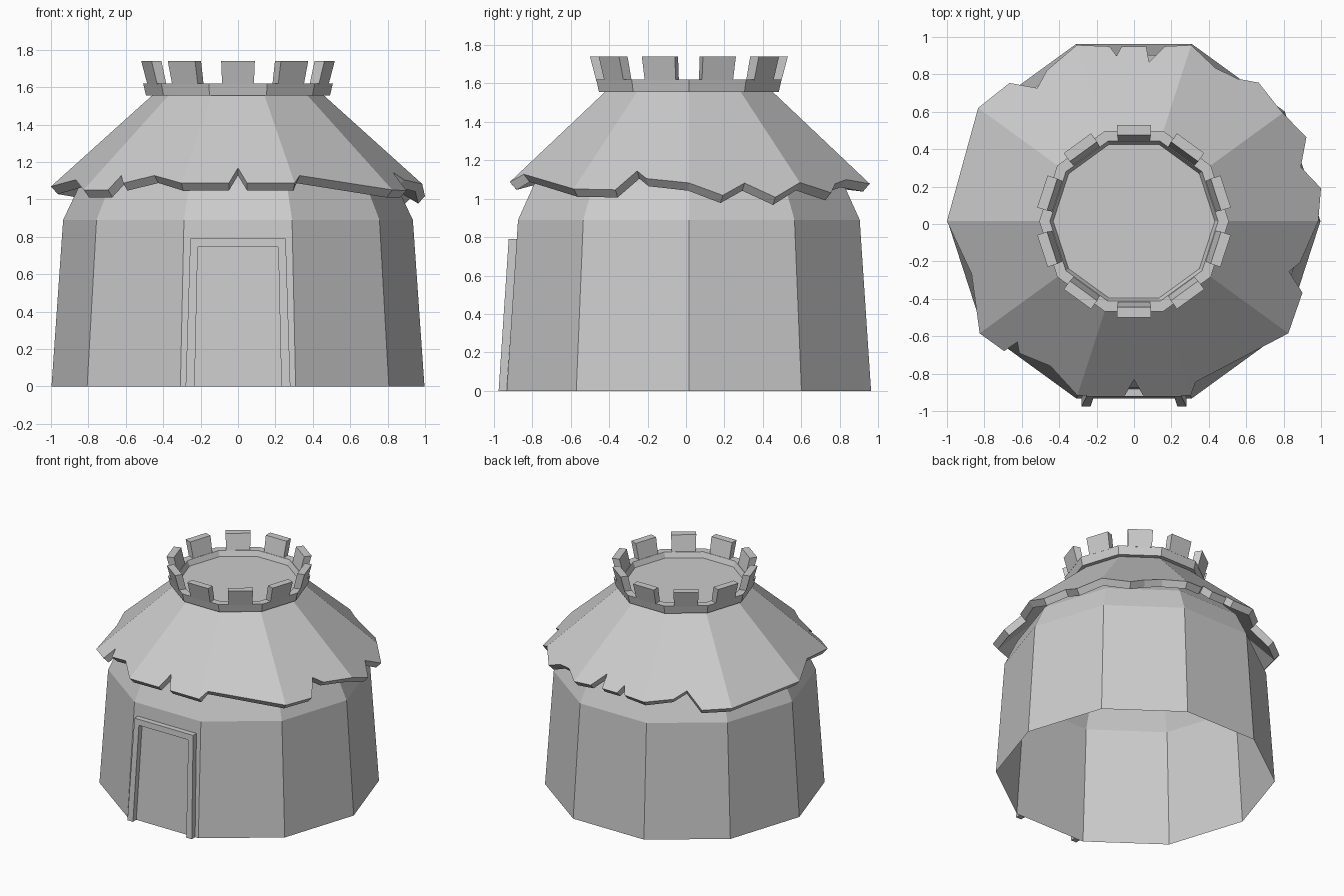
import bpy, bmesh
from math import sin, cos, radians, pi
from mathutils import Vector, Matrix

SIDES = 10
STEP = 360 / SIDES
APOTHEM = cos(pi / SIDES)
CENTRE_Y = 0.015

default = bpy.data.objects.get("Cube")
if default:
    bpy.data.objects.remove(default, do_unlink=True)

stone = bpy.data.materials.new("plain grey")
stone.use_nodes = True
GREY = (0.6, 0.6, 0.6, 1)
stone.diffuse_color = GREY
stone.node_tree.nodes["Principled BSDF"].inputs["Base Color"].default_value = GREY


def finish(name, bm):
    bmesh.ops.recalc_face_normals(bm, faces=bm.faces)
    mesh = bpy.data.meshes.new(name)
    bm.to_mesh(mesh)
    bm.free()
    mesh.materials.append(stone)
    obj = bpy.data.objects.new(name, mesh)
    obj.location.y = CENTRE_Y
    bpy.context.collection.objects.link(obj)
    return obj


def on_decagon(angle, radius, z):
    """Point at an angle on a decagon with the given corner radius."""
    off = radians(angle % STEP - STEP / 2)
    r = radius * APOTHEM / cos(off)
    return Vector((r * cos(radians(angle)), r * sin(radians(angle)), z))


def bridge(bm, low, high):
    n = len(low)
    for i in range(n):
        j = (i + 1) % n
        bm.faces.new((low[i], low[j], high[j], high[i]))


def decagon_shell(name, profile, cap_last=False):
    """Ten-sided surface swept through (radius, height) rings."""
    bm = bmesh.new()
    rings = [[bm.verts.new(on_decagon(i * STEP, r, z)) for i in range(SIDES)]
             for r, z in profile]
    for low, high in zip(rings, rings[1:]):
        bridge(bm, low, high)
    if cap_last:
        bm.faces.new(rings[-1])
    return finish(name, bm)


def prism(bm, front, back):
    """Solid between two matching polygons."""
    a = [bm.verts.new(p) for p in front]
    b = [bm.verts.new(p) for p in back]
    bm.faces.new(a)
    bm.faces.new(b[::-1])
    bridge(bm, a, b)


# Open-bottomed wall, bending inwards under the roof
decagon_shell("wall", [(0.997, 0), (0.935, 0.89), (0.845, 1.08), (0.46, 1.48)])

# Roof with a ragged eave: angle and corner radius around the edge
EAVE_Z, ROOF_TOP_R, ROOF_TOP_Z, PITCH = 1.08, 0.46, 1.555, 0.9
eave = [
    (0, .985), (10, 1.057), (18, .986), (26, 1.068), (36, .983),
    (48, 1.042), (54, .99), (62, .966), (72, .99),
    (80, .983), (84.6, .895), (86, .983), (94, .983), (96, .93), (98, .983),
    (108, .99), (120, .974), (126, .925), (132, 1.04), (144, 1.03),
    (180, 1.0), (198, .96), (216, 1.02), (225, 1.02), (226, .935),
    (229, .98), (240, .935), (252, .98), (267, .98), (270, .89), (273, .98),
    (288, .98), (291, .935), (324, 1.02), (337, 1.025), (342, .916), (346, .96),
]
bm = bmesh.new()
edge = [bm.verts.new(on_decagon(a, r, ROOF_TOP_Z - PITCH * (r - ROOF_TOP_R)))
        for a, r in eave]
peak = [bm.verts.new(on_decagon(a, ROOF_TOP_R, ROOF_TOP_Z)) for a, r in eave]
bridge(bm, edge, peak)
roof = finish("roof", bm)
thick = roof.modifiers.new("thickness", 'SOLIDIFY')
thick.thickness = 0.055
thick.offset = -1

# Flared crown ring with a sunken floor
decagon_shell("crown_ring", [(0.43, 1.555), (0.492, 1.555), (0.507, 1.62),
                             (0.45, 1.62), (0.432, 1.58)], cap_last=True)

# One leaning merlon in the middle of each crown side
bm = bmesh.new()
for i in range(SIDES):
    turn = Matrix.Rotation(radians((i + 0.5) * STEP), 3, 'Z')

    def section(inner, outer, z, half):
        return [turn @ Vector(p) for p in ((inner, -half, z), (outer, -half, z),
                                           (outer, half, z), (inner, half, z))]
    prism(bm, section(0.43, 0.482, 1.615, 0.085), section(0.46, 0.515, 1.74, 0.09))
finish("crown_merlons", bm)

# Door frame leaning with the front wall
FRAME = [(-.28, 0), (-.255, .79), (.255, .79), (.28, 0),
         (.232, 0), (.215, .745), (-.215, .745), (-.232, 0)]


def on_wall(x, z, proud):
    radius = 0.997 + (0.935 - 0.997) * z / 0.89
    return Vector((x, -radius * APOTHEM - proud, z))


bm = bmesh.new()
prism(bm, [on_wall(x, z, 0.042) for x, z in FRAME],
      [on_wall(x, z, 0) for x, z in FRAME])
finish("door_frame", bm)
